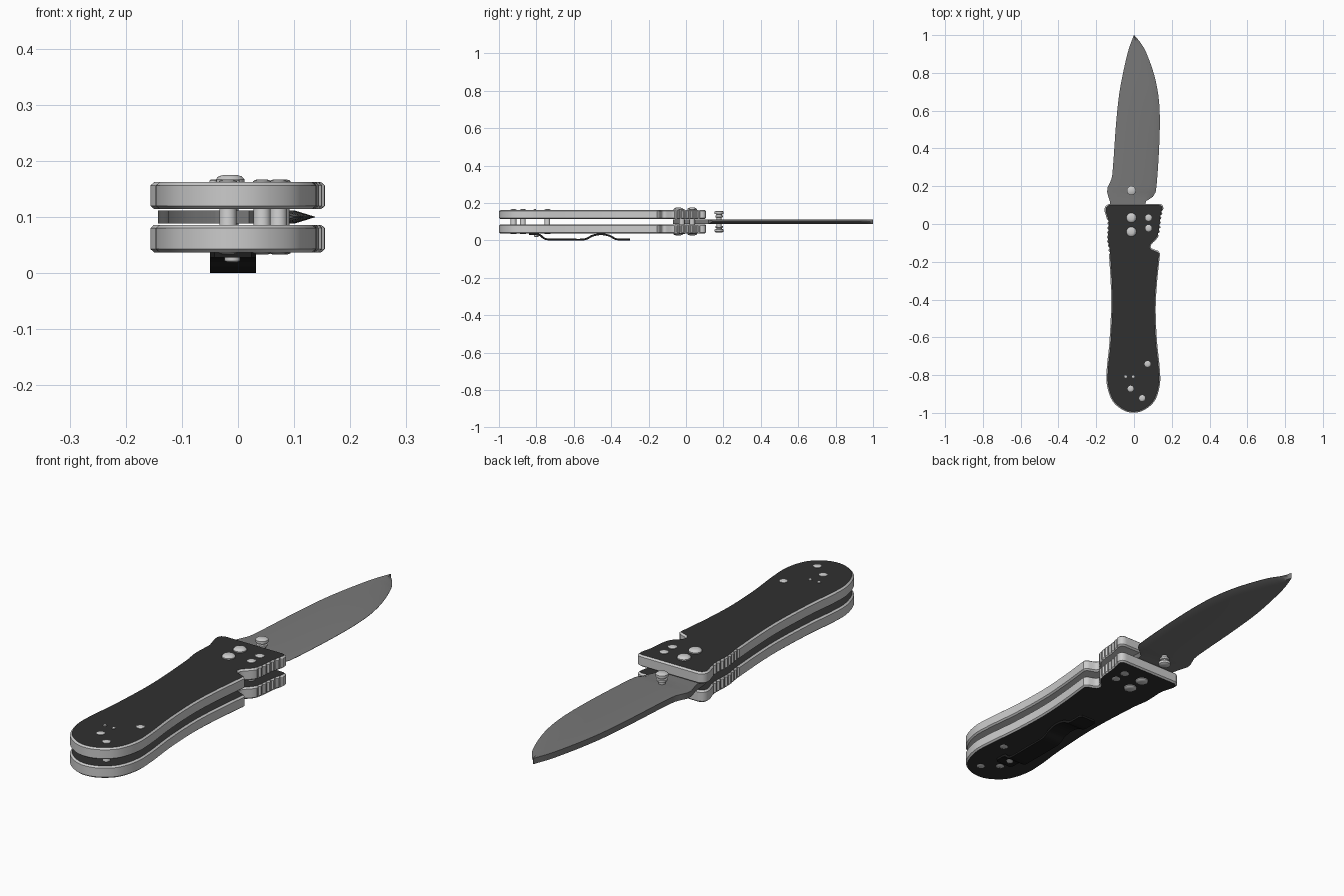
import bpy, bmesh, math
from mathutils import Vector

if "Cube" in bpy.data.objects:
    bpy.data.objects.remove(bpy.data.objects["Cube"])


def material(name, rgb):
    m = bpy.data.materials.new(name)
    m.diffuse_color = (*rgb, 1)
    m.use_nodes = True
    m.node_tree.nodes["Principled BSDF"].inputs["Base Color"].default_value = m.diffuse_color
    return m


LIGHT = material("light metal", (0.6, 0.6, 0.6))
BLACK = material("black scale", (0.03, 0.03, 0.03))
STEEL = material("blade steel", (0.19, 0.19, 0.19))
CLIP = material("clip black", (0.012, 0.012, 0.012))


def finish(name, bm, mats, angle=30):
    bmesh.ops.recalc_face_normals(bm, faces=bm.faces)
    me = bpy.data.meshes.new(name)
    bm.to_mesh(me)
    bm.free()
    for m in mats:
        me.materials.append(m)
    me.shade_smooth()
    me.set_sharp_from_angle(angle=math.radians(angle))
    ob = bpy.data.objects.new(name, me)
    bpy.context.collection.objects.link(ob)
    return ob


def spline(pts, n=10):
    """Catmull-Rom curve through an open run of points."""
    p = [Vector(q) for q in pts]
    p = [2 * p[0] - p[1]] + p + [2 * p[-1] - p[-2]]
    out = []
    for i in range(1, len(p) - 2):
        a, b, c, d = p[i - 1:i + 3]
        for k in range(n):
            t = k / n
            out.append(0.5 * (2 * b + (c - a) * t + (2 * a - 5 * b + 4 * c - d) * t * t
                              + (3 * b - a - 3 * c + d) * t ** 3))
    return out + [p[-2]]


def resample(pts, step):
    """Even spacing around a closed outline."""
    out, carry = [], 0.0
    for a, b in zip(pts, pts[1:] + pts[:1]):
        length = (b - a).length
        while carry < length:
            out.append(a.lerp(b, carry / length))
            carry += step
        carry -= length
    return out


def loft(bm, rings, caps=True):
    """Bridge closed rings of points; returns nothing, adds end caps."""
    rows = [[bm.verts.new(p) for p in r] for r in rings]
    n = len(rows[0])
    for a, b in zip(rows, rows[1:]):
        for i in range(n):
            j = (i + 1) % n
            bm.faces.new((a[i], a[j], b[j], b[i]))
    if caps:
        bm.faces.new(rows[0])
        bm.faces.new(rows[-1])


# Handle outline, counter-clockwise from the front left corner
left = spline([(-0.132, 0.107), (-0.15, 0.095), (-0.156, 0.07), (-0.141, 0.01), (-0.143, -0.08),
               (-0.132, -0.17), (-0.121, -0.4), (-0.13, -0.62), (-0.144, -0.76), (-0.144, -0.85),
               (-0.115, -0.935), (-0.06, -0.984), (-0.004, -0.999), (0.055, -0.984),
               (0.11, -0.935), (0.137, -0.85), (0.136, -0.76), (0.121, -0.61), (0.115, -0.45),
               (0.122, -0.31), (0.138, -0.155)])
notch = spline([(0.127, -0.142), (0.093, -0.128), (0.092, -0.108), (0.125, -0.072), (0.137, -0.035),
                (0.144, 0.03), (0.155, 0.08), (0.15, 0.1), (0.135, 0.107)])
outline = resample(left + notch, 0.006)


def inward(i, d):
    n = len(outline)
    t = (outline[(i + 1) % n] - outline[i - 1]).normalized()
    return outline[i] + Vector((-t.y, t.x)) * d


def groove(p):
    """Thumb ridges on both edges near the front."""
    zone = (p.x < -0.1 and -0.16 < p.y < 0.02) or (p.x > 0.12 and -0.06 < p.y < 0.07)
    return 0.006 if zone and math.floor(p.y / 0.012) % 2 else 0.0


def slab(name, z0, z1, both_black):
    bm = bmesh.new()
    rings = []
    for z, d in ((z0, 0.007), (z0 + 0.006, 0), (z1 - 0.006, 0), (z1, 0.007)):
        ring = []
        for i, p in enumerate(outline):
            q = inward(i, d if d else groove(p))
            ring.append((q.x, q.y, z))
        rings.append(ring)
    loft(bm, rings)
    for f in bm.faces:
        if len(f.verts) > 4:
            top = f.calc_center_median().z > (z0 + z1) / 2
            f.material_index = 1 if top or both_black else 0
    finish(name, bm, (LIGHT, BLACK))


slab("lower_handle", 0.037, 0.086, True)
slab("upper_handle", 0.114, 0.162, False)

# Blade: stations from pivot to tip, (y, spine x, edge x)
spine = spline([(-0.07, -0.04), (-0.03, -0.09), (0.05, -0.12), (0.115, -0.127), (0.18, -0.143),
                (0.24, -0.119), (0.32, -0.11), (0.53, -0.095), (0.71, -0.075), (0.9, -0.035), (1.0, -0.001)])
edge = spline([(-0.07, 0.02), (-0.03, 0.05), (0.05, 0.06), (0.115, 0.06), (0.15, 0.105), (0.21, 0.12),
               (0.45, 0.135), (0.63, 0.134), (0.77, 0.112), (0.9, 0.068), (0.96, 0.034), (1.0, 0.001)])


def at(curve, y):
    for a, b in zip(curve, curve[1:]):
        if b.x >= y and b.x > a.x:
            return a.y + (b.y - a.y) * (y - a.x) / (b.x - a.x)
    return curve[-1].y


bm = bmesh.new()
rings = []
mid, half = 0.1, 0.012
stations = [-0.07 + 1.07 * math.sin(math.pi / 2 * k / 70) for k in range(71)]
for y in stations:
    xs, xe = at(spine, y), at(edge, y)
    grind = xe - min(0.037, (xe - xs) * 0.5)
    h = half if y < 0.13 else 0.0006
    rings.append([(xs, y, mid - half), (grind, y, mid - half), (xe, y, mid - h),
                  (xe, y, mid + h), (grind, y, mid + half), (xs, y, mid + half)])
loft(bm, rings)
finish("blade", bm, (STEEL,))


def lathe(name, x, y, profile, mat=LIGHT, n=24):
    """Turned part from (radius, z) pairs."""
    bm = bmesh.new()
    loft(bm, [[(x + r * math.cos(2 * math.pi * i / n), y + r * math.sin(2 * math.pi * i / n), z)
               for i in range(n)] for r, z in profile])
    return finish(name, bm, (mat,), 40)


def pin(name, x, y, r, rise):
    """Standoff with a domed head on both sides."""
    lo, hi = 0.037, 0.162
    head = [(r * 0.45, rise), (r * 0.8, rise * 0.8), (r, rise * 0.35), (r, -0.003)]
    rod = min(r, 0.015)
    prof = [(a, lo - b * 0.8) for a, b in head] + [(rod, lo + 0.004), (rod, hi - 0.004)]
    prof += [(a, hi + b) for a, b in reversed(head)]
    lathe(name, x, y, prof)


# Pivots, frame pins and clip rivets
for i, (x, y, r, rise) in enumerate([
        (-0.014, 0.033, 0.026, 0.013), (-0.014, -0.041, 0.026, 0.013),
        (0.077, 0.033, 0.017, 0.005), (0.077, -0.022, 0.017, 0.005),
        (0.072, -0.741, 0.016, 0.005), (-0.018, -0.872, 0.016, 0.005),
        (0.043, -0.922, 0.016, 0.005)]):
    pin(f"pin_{i + 1}", x, y, r, rise)
for i, x in enumerate((-0.044, -0.004)):
    lathe(f"clip_rivet_{i + 1}", x, -0.808, [(0.007, 0.15), (0.007, 0.165), (0.004, 0.167)], LIGHT, 16)

# Thumb stud through the blade, with rings
side = [(0.013, 0.012), (0.013, 0.022), (0.02, 0.024), (0.02, 0.032), (0.015, 0.034),
        (0.015, 0.039), (0.024, 0.042), (0.024, 0.053), (0.017, 0.058)]
lathe("thumb_stud", -0.014, 0.177,
      [(r, mid - z) for r, z in reversed(side)] + [(r, mid + z) for r, z in side])

# Pocket clip: bent strip swept along y
path = spline([(-0.84, 0.033), (-0.785, 0.03), (-0.745, 0.006), (-0.64, 0.005), (-0.545, 0.005),
               (-0.5, 0.025), (-0.455, 0.033), (-0.41, 0.025), (-0.37, 0.006), (-0.3, 0.005)], 6)
bm = bmesh.new()
rings = []
for i, p in enumerate(path):
    t = (path[min(i + 1, len(path) - 1)] - path[max(i - 1, 0)]).normalized()
    nrm = Vector((-t.y, t.x)) * 0.005
    a, b = p - nrm, p + nrm
    w = 0.041 - (0.008 if i in (0, len(path) - 1) else 0)
    rings.append([(-0.009 + s * w, q.x, max(q.y, 0)) for s, q in ((-1, a), (1, a), (1, b), (-1, b))])
loft(bm, rings)
finish("pocket_clip", bm, (CLIP,))
lathe("clip_screw", -0.01, -0.8, [(0.009, 0.019), (0.014, 0.022), (0.014, 0.034)])
